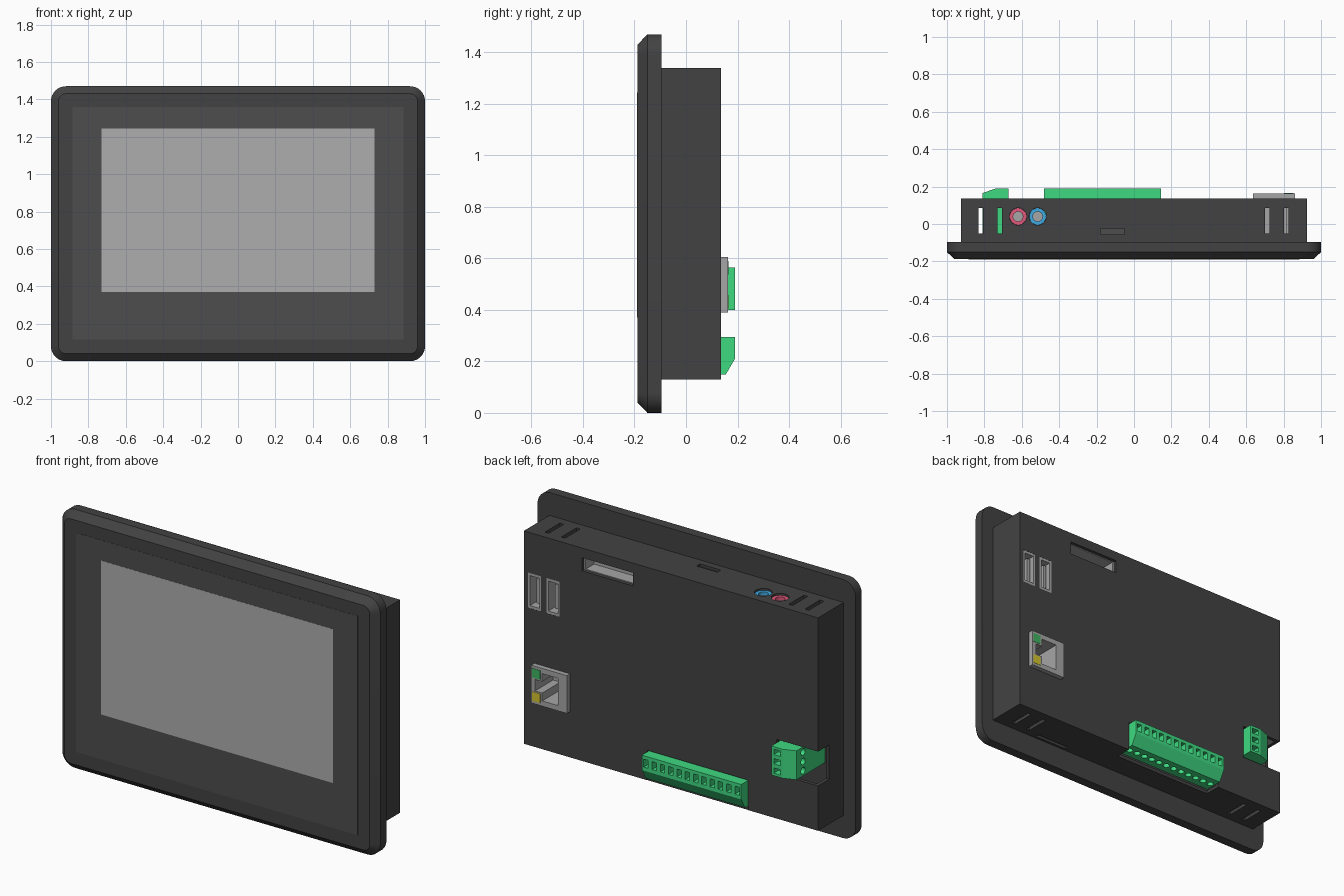
import bpy, bmesh
from math import sin, cos, pi, radians

if "Cube" in bpy.data.objects:
    bpy.data.objects.remove(bpy.data.objects["Cube"])


def material(name, rgb):
    m = bpy.data.materials.new(name)
    m.diffuse_color = (*rgb, 1)
    m.use_nodes = True
    m.node_tree.nodes["Principled BSDF"].inputs["Base Color"].default_value = m.diffuse_color
    return m


DARK = material("dark_plastic", (0.055, 0.055, 0.055))
GLASS = material("glass_border", (0.075, 0.075, 0.075))
SCREEN = material("screen_grey", (0.42, 0.42, 0.42))
METAL = material("port_grey", (0.38, 0.38, 0.38))
GREEN = material("terminal_green", (0.05, 0.7, 0.22))
LED_G = material("led_green", (0.05, 0.45, 0.12))
LED_Y = material("led_yellow", (0.65, 0.55, 0.03))
PINK = material("jack_pink", (0.75, 0.1, 0.2))
BLUE = material("jack_blue", (0.05, 0.4, 0.75))


def prism(pts, axis, a, b):
    """Outline in the two other axes (in x, y, z order) pushed from a to b."""
    return pts, axis, a, b


def box(x0, x1, y0, y1, z0, z1):
    return prism([(x0, y0), (x1, y0), (x1, y1), (x0, y1)], 2, z0, z1)


def disc(u, v, r, axis, a, b, n=24):
    return prism([(u + r * cos(2 * pi * i / n), v + r * sin(2 * pi * i / n)) for i in range(n)], axis, a, b)


def finish(name, bm, mat):
    bmesh.ops.recalc_face_normals(bm, faces=bm.faces)
    me = bpy.data.meshes.new(name)
    bm.to_mesh(me)
    bm.free()
    ob = bpy.data.objects.new(name, me)
    bpy.context.collection.objects.link(ob)
    if mat:
        me.materials.append(mat)
    return ob


def part(name, solids, mat=None, *cuts):
    """Solids in one object, then each list of cuts is removed from it."""
    bm = bmesh.new()
    for pts, axis, a, b in solids:
        rings = []
        for h in (a, b):
            ring = []
            for p in pts:
                co = list(p)
                co.insert(axis, h)
                ring.append(bm.verts.new(co))
            rings.append(ring)
            bm.faces.new(ring)
        for i in range(len(pts)):
            j = (i + 1) % len(pts)
            bm.faces.new((rings[0][i], rings[0][j], rings[1][j], rings[1][i]))
    ob = finish(name, bm, mat)
    for c in cuts:
        cutter = part("cutter", c, mat)
        cutter.hide_render = True
        mod = ob.modifiers.new("cut", "BOOLEAN")
        mod.operation, mod.solver, mod.object = "DIFFERENCE", "EXACT", cutter
        bpy.context.view_layer.objects.active = ob
        bpy.ops.object.modifier_apply(modifier=mod.name)
        bpy.data.objects.remove(cutter)
    return ob


def smooth(ob):
    bpy.ops.object.select_all(action="DESELECT")
    ob.select_set(True)
    bpy.context.view_layer.objects.active = ob
    bpy.ops.object.shade_smooth_by_angle(angle=radians(30))


# Front bezel: rounded rectangle with a sloped front edge
bm = bmesh.new()
rings = []
for y, inset in ((-0.095, 0), (-0.15, 0), (-0.188, 0.04)):
    r, ring = 0.08 - inset, []
    for k, (cx, cz) in enumerate(((0.92, 1.39), (-0.92, 1.39), (-0.92, 0.08), (0.92, 0.08))):
        for s in range(9):
            t = pi / 2 * (k + s / 8)
            ring.append(bm.verts.new((cx + r * cos(t), y, cz + r * sin(t))))
    rings.append(ring)
for lo, hi in zip(rings, rings[1:]):
    for i in range(len(lo)):
        j = (i + 1) % len(lo)
        bm.faces.new((lo[i], lo[j], hi[j], hi[i]))
bm.faces.new(rings[0])
bm.faces.new(rings[-1])
smooth(finish("front_bezel", bm, DARK))

# Glass and screen
part("glass_border", [box(-0.885, 0.885, -0.189, -0.18, 0.115, 1.36)], GLASS)
part("screen", [box(-0.73, 0.73, -0.19, -0.18, 0.37, 1.245)], SCREEN)

# Rear housing: hollow shell with vents, port openings and terminal notches
vents = [box(x - 0.012, x + 0.012, -0.05, 0.085, z - 0.05, z + 0.05)
         for x in (-0.82, -0.718, 0.712, 0.815) for z in (0.13, 1.34)]
USB = {"host_port": 0.858, "device_port": 0.742}
openings = vents + [
    box(-1, -0.665, 0.035, 0.3, 0.385, 0.58),       # power terminal notch
    box(-0.485, 0.15, 0.04, 0.3, 0.05, 0.30),       # signal terminal notch
    box(0.24, 0.56, 0.1, 0.2, 1.21, 1.285),         # pin header
    box(0.635, 0.86, 0.1, 0.2, 0.39, 0.605),        # network socket
    box(-0.18, -0.05, -0.055, -0.025, 1.3, 1.4),    # top button
    box(0.42, 0.63, -0.08, -0.06, 0.05, 0.2),       # card slot
    disc(-0.62, 0.04, 0.046, 2, 1.3, 1.4, 32),
    disc(-0.515, 0.04, 0.046, 2, 1.3, 1.4, 32)]
openings += [box(x - 0.042, x + 0.042, 0.1, 0.2, 0.91, 1.11) for x in USB.values()]
part("rear_housing", [box(-0.925, 0.925, -0.095, 0.135, 0.13, 1.34)], DARK,
     [box(-0.905, 0.905, -0.2, 0.115, 0.15, 1.32)], openings)

# Signal terminal block: wire holes on the back, screws underneath
pitch = 0.625 / 12
xs = [-0.48 + pitch * (i + 0.5) for i in range(12)]
part("signal_terminal",
     [prism([(0.05, 0.15), (0.155, 0.15), (0.19, 0.21), (0.19, 0.295), (0.05, 0.295)], 0, -0.48, 0.145)],
     GREEN,
     [box(x - 0.014, x + 0.014, 0.15, 0.25, 0.23, 0.275) for x in xs]
     + [disc(x, 0.105, 0.018, 2, 0.1, 0.175, 16) for x in xs])

# Power terminal block: same layout turned to the side
zs = [0.4825 + 0.053 * k for k in (-1, 0, 1)]
part("power_terminal",
     [prism([(-0.67, 0.19), (-0.74, 0.19), (-0.81, 0.165), (-0.81, -0.09), (-0.67, -0.09)], 2, 0.40, 0.565)],
     GREEN,
     [box(-0.727, -0.685, 0.15, 0.25, z - 0.015, z + 0.015) for z in zs]
     + [disc(0.105, z, 0.019, 0, -0.85, -0.785, 16) for z in zs])

# Network socket with stepped opening and two lights
part("network_socket", [box(0.635, 0.86, -0.05, 0.163, 0.39, 0.605)], METAL,
     [prism([(0.69, 0.42), (0.79, 0.42), (0.79, 0.465), (0.835, 0.465), (0.835, 0.53),
             (0.79, 0.53), (0.79, 0.575), (0.69, 0.575)], 1, 0.0, 0.2)])
part("green_light", [box(0.802, 0.852, 0.15, 0.165, 0.538, 0.59)], LED_G)
part("yellow_light", [box(0.802, 0.852, 0.15, 0.165, 0.405, 0.457)], LED_Y)

# USB-style ports: metal sleeve with a tongue
for name, x in USB.items():
    part(name + "_sleeve", [box(x - 0.042, x + 0.042, -0.05, 0.134, 0.91, 1.11)], METAL,
         [box(x - 0.03, x + 0.03, -0.03, 0.2, 0.925, 1.095)])
    part(name + "_tongue", [box(x - 0.02, x, -0.03, 0.115, 0.94, 1.08)], METAL)

# Pin header: open tray with two rows of pins
part("header_tray", [box(0.235, 0.565, 0.02, 0.115, 1.2, 1.295)], METAL,
     [box(0.25, 0.55, 0.04, 0.2, 1.215, 1.28)])

# Audio jacks
for name, x, mat in (("input_jack", -0.62, PINK), ("output_jack", -0.515, BLUE)):
    smooth(part(name + "_ring", [disc(x, 0.04, 0.045, 2, 1.25, 1.33, 32)], mat,
                [disc(x, 0.04, 0.026, 2, 1.27, 1.4, 32)]))
    smooth(part(name + "_socket", [disc(x, 0.04, 0.026, 2, 1.26, 1.31, 32)], METAL))

# Top button and card reader behind their openings
part("top_button", [box(-0.19, -0.04, -0.06, -0.02, 1.26, 1.325)], GLASS)
part("card_reader", [box(0.4, 0.65, -0.09, -0.05, 0.145, 0.25)], GLASS)
